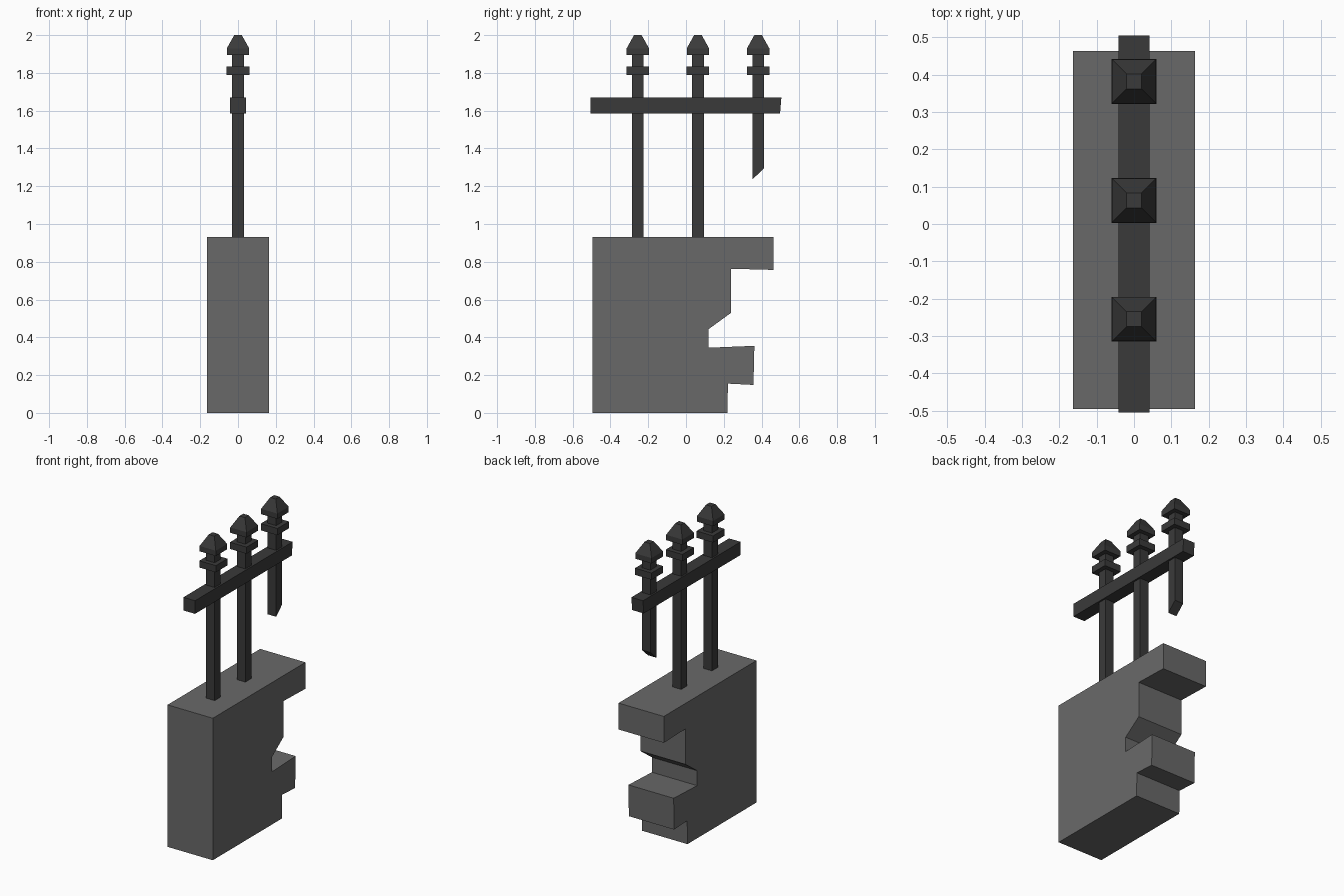
import bpy, bmesh

if "Cube" in bpy.data.objects:
    bpy.data.objects.remove(bpy.data.objects["Cube"])


def material(name, value):
    mat = bpy.data.materials.new(name)
    mat.diffuse_color = (value, value, value, 1)
    mat.use_nodes = True
    mat.node_tree.nodes["Principled BSDF"].inputs["Base Color"].default_value = mat.diffuse_color
    return mat


STONE = material("stone", 0.141)
IRON = material("iron", 0.042)


def extrude_x(name, profile, half, mat):
    """Side profile of (y, z) points extruded across x."""
    bm = bmesh.new()
    face = bm.faces.new([bm.verts.new((-half, y, z)) for y, z in profile])
    res = bmesh.ops.extrude_face_region(bm, geom=[face])
    verts = [g for g in res["geom"] if isinstance(g, bmesh.types.BMVert)]
    bmesh.ops.translate(bm, verts=verts, vec=(2 * half, 0, 0))
    return finish(name, bm, mat)


def square_loft(name, y, levels, mat):
    """Stack of square sections, levels = (z, half width)."""
    bm = bmesh.new()
    rings = [[bm.verts.new((sx * h, y + sy * h, z))
              for sx, sy in ((-1, -1), (1, -1), (1, 1), (-1, 1))]
             for z, h in levels]
    for a, b in zip(rings, rings[1:]):
        for i in range(4):
            j = (i + 1) % 4
            bm.faces.new((a[i], a[j], b[j], b[i]))
    bm.faces.new(rings[0])
    bm.faces.new(rings[-1])
    return finish(name, bm, mat)


def finish(name, bm, mat):
    bmesh.ops.recalc_face_normals(bm, faces=bm.faces[:])
    mesh = bpy.data.meshes.new(name)
    bm.to_mesh(mesh)
    bm.free()
    mesh.materials.append(mat)
    obj = bpy.data.objects.new(name, mesh)
    bpy.context.collection.objects.link(obj)
    return obj


# Broken stone wall
extrude_x("wall", [(-0.495, 0), (0.219, 0), (0.222, 0.155), (0.357, 0.148),
                   (0.362, 0.355), (0.119, 0.345), (0.119, 0.443),
                   (0.239, 0.53), (0.239, 0.763), (0.464, 0.757),
                   (0.464, 0.93), (-0.495, 0.93)], 0.164, STONE)

# Horizontal rail with a slightly slanted broken end
extrude_x("rail", [(-0.505, 1.585), (0.498, 1.585), (0.505, 1.671),
                   (-0.505, 1.671)], 0.042, IRON)

# Three fence bars with collar and spear head; the last one is snapped off
for i, y in enumerate((-0.255, 0.063, 0.382)):
    low, high = (1.236, 1.294) if i == 2 else (0.93, 0.93)
    extrude_x(f"bar_{i + 1}", [(y - 0.031, low), (y + 0.031, high),
                               (y + 0.031, 1.9), (y - 0.031, 1.9)], 0.031, IRON)
    square_loft(f"collar_{i + 1}", y, [(1.789, 0.06), (1.833, 0.06)], IRON)
    square_loft(f"spear_head_{i + 1}", y,
                [(1.895, 0.059), (1.93, 0.059), (2.0, 0.02)], IRON)
